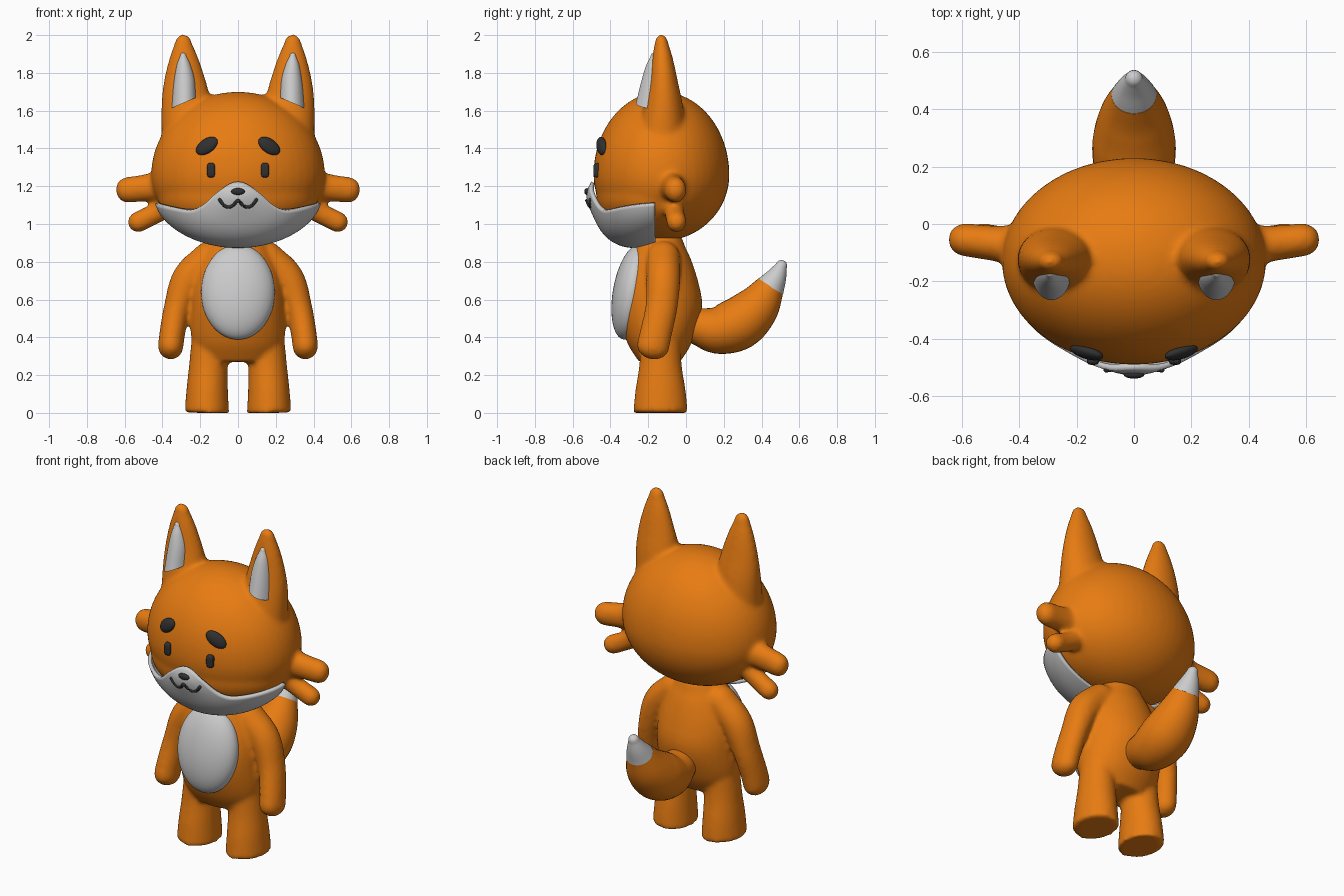
import bpy, bmesh
from math import sin, cos, asin, exp, pi, sqrt, radians
from mathutils import Vector, Matrix, Euler

if "Cube" in bpy.data.objects:
    bpy.data.objects.remove(bpy.data.objects["Cube"])


def material(name, rgb):
    m = bpy.data.materials.new(name)
    m.diffuse_color = (*rgb, 1)
    m.use_nodes = True
    m.node_tree.nodes["Principled BSDF"].inputs["Base Color"].default_value = m.diffuse_color
    return m


ORANGE = material("orange", (0.80, 0.20, 0.006))
DARK = material("dark", (0.03, 0.03, 0.03))


def ellipsoid(bm, loc, radii, rot=(0, 0, 0), up=None):
    """Sphere scaled to radii; 'up' gives a different radius for the top half."""
    vs = bmesh.ops.create_uvsphere(bm, u_segments=48, v_segments=32, radius=1)["verts"]
    r = Euler(rot).to_matrix()
    for v in vs:
        rz = up if up and v.co.z > 0 else radii[2]
        v.co = Vector(loc) + r @ Vector((v.co.x * radii[0], v.co.y * radii[1], v.co.z * rz))


def sweep(bm, pts, start=False, end=True, seg=32, sub=6):
    """Elliptical tube through (x, y, z, ra, rb) points, optionally with rounded ends."""
    p = [Vector(q) for q in pts]
    p = [2 * p[0] - p[1]] + p + [2 * p[-1] - p[-2]]
    path = []
    for i in range(1, len(p) - 2):
        a, b, c, d = p[i - 1:i + 3]
        for k in range(sub):
            t = k / sub
            path.append(0.5 * (2 * b + (c - a) * t + (2 * a - 5 * b + 4 * c - d) * t * t
                               + (3 * b - a - 3 * c + d) * t ** 3))
    path.append(p[-2])
    rings = []
    for i, q in enumerate(path):
        t = (path[min(i + 1, len(path) - 1)] - path[max(i - 1, 0)])
        rings.append((Vector(q[:3]), Vector(t[:3]).normalized(), q[3], q[4]))
    caps = [radians(a) for a in (20, 40, 60, 75, 86)]

    def cap(ring, sign):
        c, t, ra, rb = ring
        return [(c + t * sign * ra * sin(a), t, ra * cos(a), rb * cos(a)) for a in caps]
    if start:
        rings = cap(rings[0], -1)[::-1] + rings
    if end:
        rings += cap(rings[-1], 1)
    loops = []
    for c, t, ra, rb in rings:
        ref = Vector((1, 0, 0)) if abs(t.x) < 0.75 else Vector((0, 1, 0))
        side = (ref - t * ref.dot(t)).normalized()
        other = t.cross(side)
        loops.append([bm.verts.new(c + side * ra * cos(2 * pi * k / seg)
                                   + other * rb * sin(2 * pi * k / seg)) for k in range(seg)])
    for a, b in zip(loops, loops[1:]):
        for k in range(seg):
            bm.faces.new((a[k], a[(k + 1) % seg], b[(k + 1) % seg], b[k]))
    bm.faces.new(loops[0][::-1])
    bm.faces.new(loops[-1])


def mirrored(pts, s):
    return [(s * q[0], *q[1:]) for q in pts]


def finish(bm, name, mat=None, blend=0):
    """Make the object; 'blend' fuses overlapping pieces into one soft skin."""
    bmesh.ops.recalc_face_normals(bm, faces=bm.faces)
    me = bpy.data.meshes.new(name)
    bm.to_mesh(me)
    bm.free()
    for f in me.polygons:
        f.use_smooth = True
    me.set_sharp_from_angle(angle=radians(50))
    ob = bpy.data.objects.new(name, me)
    bpy.context.collection.objects.link(ob)
    if mat:
        me.materials.append(mat)
    if blend:
        r = ob.modifiers.new("fuse", 'REMESH')
        r.mode, r.voxel_size, r.use_smooth_shade = 'VOXEL', 0.012, True
        s = ob.modifiers.new("soften", 'SMOOTH')
        s.factor, s.iterations = 0.5, blend
    return ob


# Head with jaw, ears and cheek tufts
bm = bmesh.new()
ellipsoid(bm, (0, -0.13, 1.26), (0.46, 0.36, 0.35), up=0.44)
ellipsoid(bm, (0, -0.165, 1.15), (0.425, 0.31, 0.23))
for s in (-1, 1):
    sweep(bm, mirrored([(.25, -.13, 1.42, .155, .14), (.272, -.12, 1.62, .135, .105),
                        (.282, -.12, 1.75, .113, .078), (.287, -.125, 1.87, .08, .057),
                        (.29, -.13, 1.96, .046, .036)], s))
    sweep(bm, mirrored([(.36, -.08, 1.21, .09, .10), (.46, -.07, 1.195, .065, .075),
                        (.59, -.055, 1.18, .058, .068)], s))
    sweep(bm, mirrored([(.34, -.07, 1.12, .06, .07), (.44, -.06, 1.055, .052, .056),
                        (.53, -.05, 1.01, .054, .056)], s))
finish(bm, "head", ORANGE, 14)

# Torso with arms and legs
bm = bmesh.new()
sweep(bm, [(0, -.14, .27, .19, .11), (0, -.14, .38, .245, .175), (0, -.14, .55, .25, .225),
           (0, -.14, .70, .235, .205), (0, -.13, .85, .175, .15), (0, -.11, .95, .11, .09)], end=False)
for s in (-1, 1):
    sweep(bm, mirrored([(.15, -.12, .82, .09, .09), (.26, -.12, .71, .09, .09),
                        (.32, -.13, .56, .072, .085), (.348, -.16, .42, .068, .085),
                        (.356, -.175, .35, .067, .087)], s), start=True)
    sweep(bm, mirrored([(.165, -.135, 0, .118, .145), (.163, -.135, .12, .11, .133),
                        (.157, -.135, .25, .102, .113), (.15, -.135, .40, .095, .105)], s), end=False)
finish(bm, "body", ORANGE, 10)

# White belly patch
bm = bmesh.new()
ellipsoid(bm, (0, -.287, .64), (.195, .1, .255), (radians(-10), 0, 0))
finish(bm, "belly_patch")

# Tail and its white tip
bm = bmesh.new()
sweep(bm, [(0, .0, .47, .08, .08), (0, .07, .455, .105, .10), (0, .17, .44, .135, .128),
           (0, .28, .475, .145, .14), (0, .375, .56, .122, .12), (0, .448, .67, .078, .077)], end=False)
finish(bm, "tail", ORANGE)
bm = bmesh.new()
sweep(bm, [(0, .447, .667, .079, .078), (0, .478, .72, .057, .056), (0, .505, .778, .031, .031)])
finish(bm, "tail_tip")

# White muzzle: a shell wrapped round the front of the jaw
MX, MY, MZ = 0.435, 0.33, 0.25


def bump(x, z):
    return 0.022 * exp(-(x / .12) ** 2 - ((z - 1.15) / .08) ** 2)


def muzzle_y(x, z):
    return -.175 - MY * sqrt(1 - (x / MX) ** 2 - ((z - 1.15) / MZ) ** 2) - bump(x, z)


bm = bmesh.new()
NU, NV = 64, 24
grid = []
for i in range(NU + 1):
    u = -pi / 2 + pi * i / NU
    ax = abs(MX * sin(u))
    top = 1.085 + .025 * max(0, ax - .25) / .18 + .135 * exp(-(ax / .15) ** 2)
    vtop = asin((top - 1.15) / MZ)
    col = []
    for j in range(NV + 1):
        v = -pi / 2 + (vtop + pi / 2) * j / NV
        x = MX * sin(u) * cos(v)
        z = 1.15 + MZ * sin(v) + .05 * min(0, sin(2 * v)) * cos(u)
        col.append(bm.verts.new((x, -.165 - MY * cos(u) * cos(v) - bump(x, z) * cos(u), z)))
    grid.append(col)
for a, b in zip(grid, grid[1:]):
    for j in range(NV):
        bm.faces.new((a[j], b[j], b[j + 1], a[j + 1]))
bmesh.ops.remove_doubles(bm, verts=bm.verts, dist=1e-5)
shell = finish(bm, "muzzle").modifiers.new("thickness", 'SOLIDIFY')
shell.thickness, shell.offset = 0.02, 0

# Inner ears, eyes and brows
for s, side in ((-1, "left"), (1, "right")):
    bm = bmesh.new()
    sweep(bm, mirrored([(.287, -.17, 1.64, .068, .095), (.286, -.17, 1.75, .057, .067),
                        (.289, -.165, 1.84, .038, .045), (.29, -.165, 1.89, .018, .022)], s))
    for v in bm.verts:
        v.co.z += .45 * (.29 - abs(v.co.x)) * max(0, 1 - (v.co.z - 1.64) / .26)
    finish(bm, "inner_ear_" + side)

    bm = bmesh.new()
    ellipsoid(bm, (s * .143, -.47, 1.285), (.021, .02, .038))
    for v in bm.verts:  # square off towards a rounded bar
        d = v.co - Vector((s * .143, -.47, 1.285))
        k = max((d.x / .021) ** 4 + (d.y / .02) ** 4 + (d.z / .038) ** 4, 1e-6) ** -.25
        v.co += d * (k - 1)
    finish(bm, "eye_" + side, DARK)

    bm = bmesh.new()
    ellipsoid(bm, (s * .165, -.447, 1.413), (.066, .022, .039), (radians(-12), s * radians(33), s * radians(14)))
    finish(bm, "brow_" + side, DARK)

# Nose and mouth
bm = bmesh.new()
ellipsoid(bm, (0, muzzle_y(0, 1.172), 1.172), (.036, .014, .018))
finish(bm, "nose", DARK)
bm = bmesh.new()
line = [(-.097, 1.128), (-.075, 1.1), (-.05, 1.09), (-.025, 1.1), (0, 1.124),
        (.025, 1.1), (.05, 1.09), (.075, 1.1), (.097, 1.128)]
sweep(bm, [(x, muzzle_y(x, z) - .002, z, .009, .009) for x, z in line], start=True, seg=12, sub=4)
finish(bm, "mouth", DARK)
